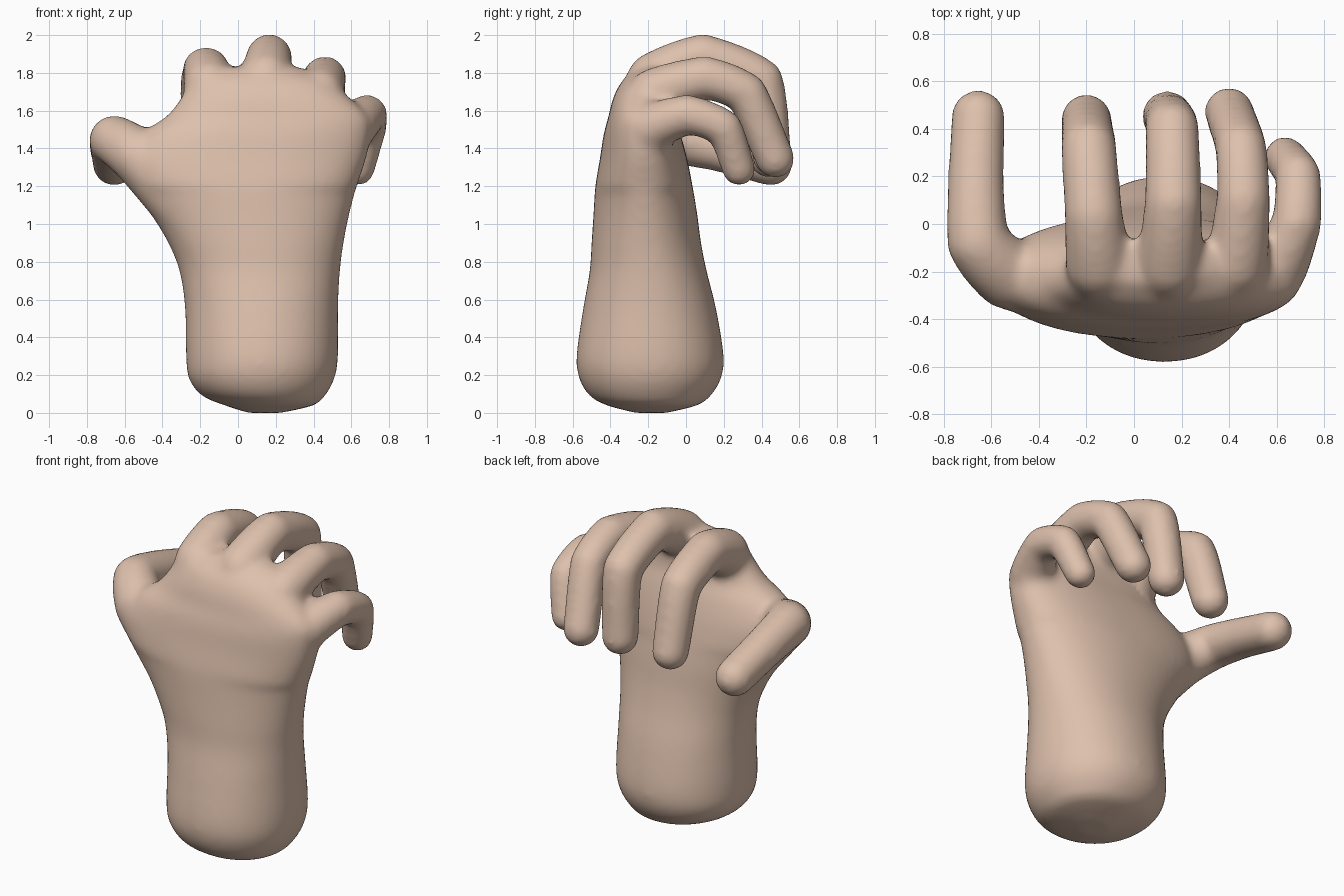
import bpy, bmesh, math
from mathutils import Vector

bm = bmesh.new()


# Smooth curve through points; straightness 1 gives straight segments
def curve_points(points, steps, straightness=0.0):
    pts = [Vector(p) for p in points]
    pts = [2 * pts[0] - pts[1]] + pts + [2 * pts[-1] - pts[-2]]
    out = []
    for k in range(1, len(pts) - 2):
        p0, p1, p2, p3 = pts[k - 1:k + 3]
        for s in range(steps):
            t = s / steps
            p = 0.5 * (2 * p1 + (p2 - p0) * t + (2 * p0 - 5 * p1 + 4 * p2 - p3) * t * t
                       + (3 * p1 - p0 - 3 * p2 + p3) * t ** 3)
            out.append(p.lerp(p1.lerp(p2, t), straightness))
    return out + [pts[-2]]


# Wrist and palm: stacked rounded sections (z, x min, x max, y front, y back)
sections = [
    (0.00, 0.05, 0.23, -0.27, -0.10), (0.04, -0.07, 0.40, -0.42, 0.06),
    (0.09, -0.19, 0.46, -0.51, 0.13), (0.18, -0.26, 0.51, -0.565, 0.185),
    (0.30, -0.275, 0.53, -0.58, 0.20), (0.55, -0.28, 0.53, -0.545, 0.16),
    (0.75, -0.31, 0.54, -0.51, 0.11), (0.90, -0.37, 0.56, -0.50, 0.08),
    (1.05, -0.46, 0.59, -0.49, 0.06), (1.20, -0.56, 0.63, -0.48, 0.035),
    (1.35, -0.60, 0.68, -0.455, 0.005), (1.48, -0.51, 0.70, -0.435, -0.03),
    (1.57, -0.38, 0.69, -0.41, -0.06), (1.67, -0.30, 0.59, -0.385, -0.07),
    (1.76, -0.25, 0.48, -0.335, -0.07), (1.83, -0.14, 0.33, -0.25, -0.06)]
SIDES = 48
rings = []
for z, x0, x1, y0, y1 in curve_points(sections, 4):
    ring = []
    power = 0.95 if z < 1.2 else 0.85
    for i in range(SIDES):
        a = 2 * math.pi * i / SIDES
        c, s = math.cos(a), math.sin(a)
        ring.append(bm.verts.new((
            (x0 + x1) / 2 + (x1 - x0) / 2 * math.copysign(abs(c) ** power, c),
            (y0 + y1) / 2 + (y1 - y0) / 2 * math.copysign(abs(s) ** power, s), z)))
    rings.append(ring)
for a, b in zip(rings, rings[1:]):
    for i in range(SIDES):
        j = (i + 1) % SIDES
        bm.faces.new((a[i], a[j], b[j], b[i]))
bm.faces.new(rings[0][::-1])
bm.faces.new(rings[-1])


# Digits: chains of overlapping balls along a path of (x, y, z, radius)
def digit(points):
    for x, y, z, r in curve_points(points, 14, 0.6):
        ball = bmesh.ops.create_icosphere(bm, subdivisions=3, radius=r)
        bmesh.ops.translate(bm, verts=ball["verts"], vec=(x, y, z))


digit([(-0.30, -0.24, 1.12, 0.17), (-0.53, -0.21, 1.36, 0.15),
       (-0.655, -0.08, 1.445, 0.132), (-0.665, 0.16, 1.40, 0.12), (-0.655, 0.45, 1.315, 0.115)])  # thumb
digit([(-0.12, -0.25, 1.55, 0.14), (-0.15, -0.17, 1.73, 0.14), (-0.17, 0.04, 1.815, 0.124),
       (-0.19, 0.32, 1.72, 0.118), (-0.20, 0.44, 1.35, 0.108)])  # index
digit([(0.13, -0.25, 1.55, 0.14), (0.15, -0.17, 1.77, 0.14), (0.165, 0.09, 1.885, 0.122),
       (0.16, 0.40, 1.76, 0.115), (0.14, 0.455, 1.36, 0.107)])  # middle
digit([(0.36, -0.25, 1.50, 0.14), (0.43, -0.17, 1.69, 0.135), (0.46, 0.10, 1.775, 0.115),
       (0.45, 0.32, 1.69, 0.11), (0.40, 0.472, 1.345, 0.105)])  # ring
digit([(0.50, -0.22, 1.35, 0.14), (0.605, -0.18, 1.51, 0.128), (0.685, 0.01, 1.58, 0.106),
       (0.69, 0.20, 1.51, 0.098), (0.635, 0.28, 1.29, 0.09)])  # little

mesh = bpy.data.meshes.new("hand")
bmesh.ops.recalc_face_normals(bm, faces=bm.faces)
bm.to_mesh(mesh)
bm.free()
hand = bpy.data.objects.new("hand", mesh)
bpy.context.collection.objects.link(hand)

# Fuse everything into one smooth skin
remesh = hand.modifiers.new("fuse", "REMESH")
remesh.mode = "VOXEL"
remesh.voxel_size = 0.02
remesh.use_smooth_shade = True
smooth = hand.modifiers.new("soften", "SMOOTH")
smooth.factor = 0.5
smooth.iterations = 14

skin = bpy.data.materials.new("skin")
skin.diffuse_color = (0.73, 0.53, 0.415, 1)
mesh.materials.append(skin)
mesh.polygons.foreach_set("use_smooth", [True] * len(mesh.polygons))
